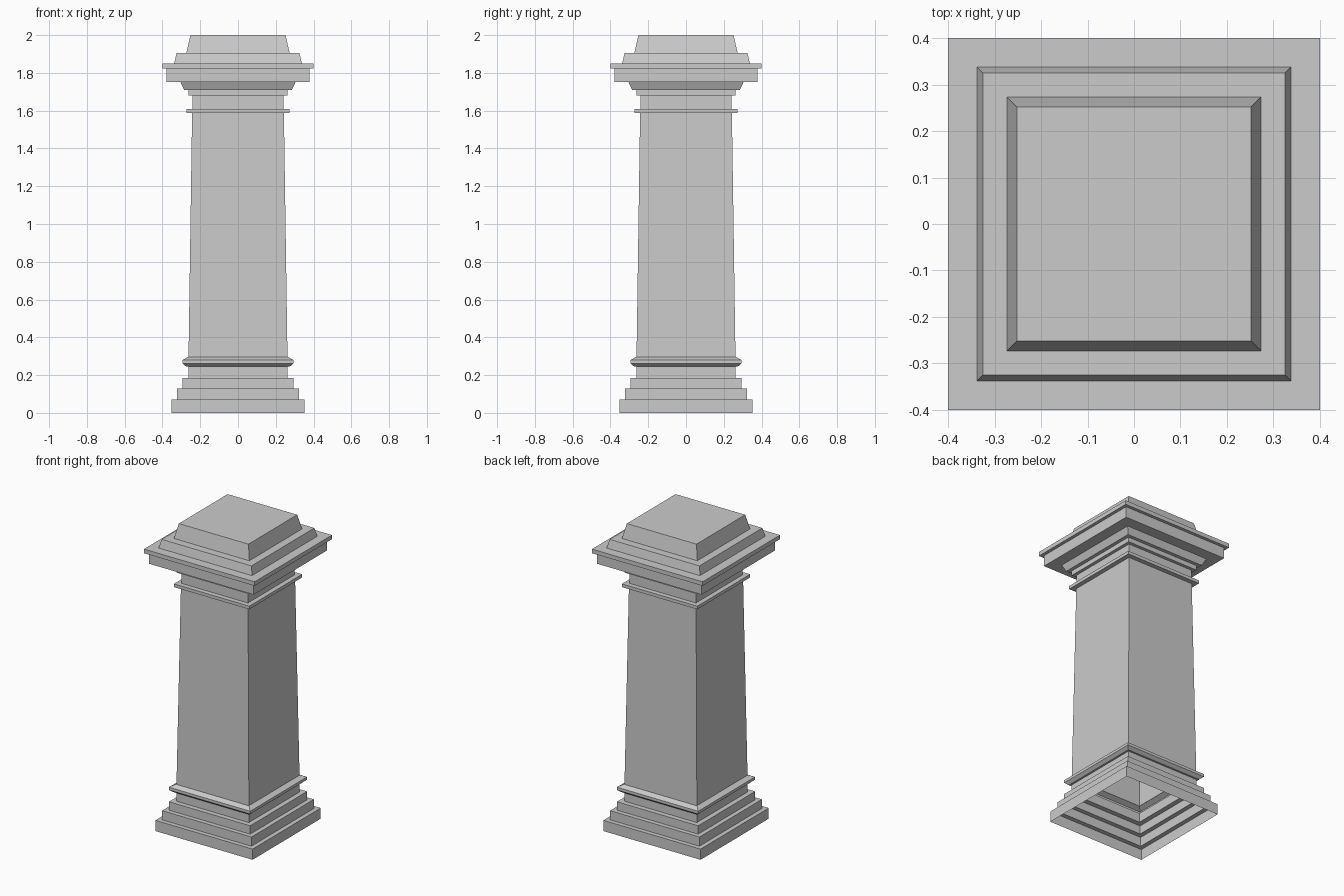
import bpy, bmesh

if "Cube" in bpy.data.objects:
    bpy.data.objects.remove(bpy.data.objects["Cube"])


def square_sweep(name, profile, cap_top=False):
    """Sweep a (half_width, z) profile around a square plan as an open shell."""
    bm = bmesh.new()
    rings = []
    for w, z in profile:
        rings.append([bm.verts.new((sx * w, sy * w, z))
                      for sx, sy in ((-1, -1), (1, -1), (1, 1), (-1, 1))])
    for low, high in zip(rings, rings[1:]):
        for i in range(4):
            j = (i + 1) % 4
            bm.faces.new((low[i], low[j], high[j], high[i]))
    if cap_top:
        bm.faces.new(rings[-1])
    mesh = bpy.data.meshes.new(name)
    bm.to_mesh(mesh)
    bm.free()
    obj = bpy.data.objects.new(name, mesh)
    bpy.context.collection.objects.link(obj)
    return obj


# Stepped plinth, hollow and open underneath
square_sweep("stepped_base", [
    (0.352, 0.0), (0.352, 0.07), (0.323, 0.07), (0.323, 0.13),
    (0.294, 0.13), (0.294, 0.185), (0.262, 0.185), (0.262, 0.245)])

# Bevelled moulding at the foot of the shaft
square_sweep("lower_moulding", [
    (0.262, 0.245), (0.274, 0.245), (0.294, 0.262),
    (0.294, 0.28), (0.266, 0.295), (0.262, 0.295)])

# Tapered shaft
square_sweep("shaft", [(0.262, 0.295), (0.243, 1.587)])

# Thin collar and neck
square_sweep("collar", [
    (0.243, 1.587), (0.273, 1.587), (0.273, 1.608), (0.241, 1.608)])
square_sweep("neck", [(0.241, 1.608), (0.241, 1.68)])

# Flared capital with overhanging slab
square_sweep("capital", [
    (0.241, 1.68), (0.262, 1.68), (0.262, 1.71), (0.285, 1.71),
    (0.305, 1.752), (0.379, 1.752), (0.379, 1.823), (0.40, 1.823),
    (0.40, 1.85), (0.338, 1.85)])

# Two-tier sloped cap
square_sweep("sloped_cap", [
    (0.338, 1.85), (0.325, 1.905), (0.273, 1.905), (0.252, 2.0)], cap_top=True)
